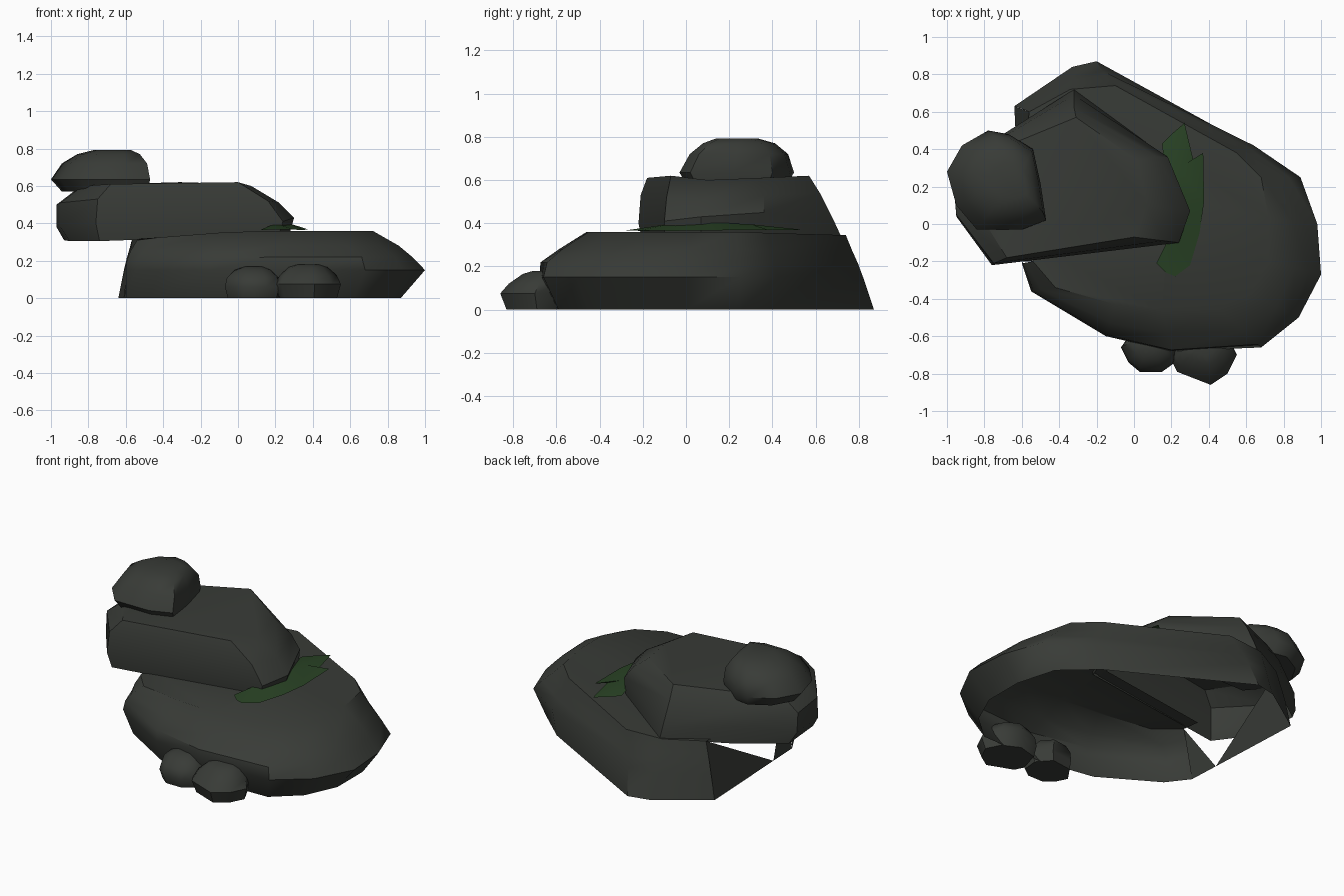
import bpy, math
from mathutils import Vector

if "Cube" in bpy.data.objects:
    bpy.data.objects.remove(bpy.data.objects["Cube"])


def material(name, color):
    m = bpy.data.materials.new(name)
    m.diffuse_color = color
    m.use_nodes = True
    m.node_tree.nodes["Principled BSDF"].inputs["Base Color"].default_value = m.diffuse_color
    return m


STONE = material("dark_stone", (0.04, 0.044, 0.038, 1))
MOSS = material("moss_green", (0.022, 0.055, 0.018, 1))


def make(name, verts, faces, mat, angle=38):
    me = bpy.data.meshes.new(name)
    me.from_pydata([tuple(v) for v in verts], [], faces)
    me.validate()
    ob = bpy.data.objects.new(name, me)
    bpy.context.collection.objects.link(ob)
    me.materials.append(mat)
    bpy.ops.object.select_all(action='DESELECT')
    ob.select_set(True)
    bpy.context.view_layer.objects.active = ob
    bpy.ops.object.shade_smooth_by_angle(angle=math.radians(angle))
    return ob


def bands(rings, closed):
    """Quads joining consecutive rings of equal length."""
    n = len(rings[0])
    faces = []
    for r in range(len(rings) - 1):
        for i in range(n if closed else n - 1):
            j = (i + 1) % n
            faces.append((r * n + i, r * n + j, (r + 1) * n + j, (r + 1) * n + i))
    return sum(rings, []), faces


# Base slab: counterclockwise outline, open below and at the left end
bottom = [(-.6, -.2), (-.5, -.33), (-.15, -.54), (.2, -.6), (.62, -.59), (.78, -.45), (.87, -.25),
          (.87, 0), (.8, .25), (.6, .43), (-.2, .87), (-.33, .84), (-.64, .63)]
middle = [(-.6, -.21), (-.55, -.36), (-.15, -.6), (.2, -.68), (.68, -.66), (.88, -.5), (1, -.27),
          (.98, 0), (.89, .25), (.64, .42), (-.17, .82), (-.33, .79), (-.61, .62)]
top = [(-.54, -.2, .31), (-.42, -.34, .325), (-.1, -.43, .35), (.15, -.46, .36), (.45, -.45, .36),
       (.62, -.37, .36), (.72, -.2, .36), (.72, .03, .36), (.68, .25, .36), (.55, .38, .355),
       (-.1, .74, .345), (-.34, .72, .34), (-.56, .6, .34)]
b = [Vector((*p, 0)) for p in bottom]
m = [Vector((*p, .15)) for p in middle]
t = [Vector(p) for p in top]


def between(weights, level):
    """Ring between the middle and top rings; level is the height fraction."""
    out = []
    for p, q, w in zip(m, t, weights):
        v = p.lerp(q, w)
        v.z = p.z + (q.z - p.z) * level
        out.append(v)
    return out


u1 = between([.1, .1, .05, .03, .08, .15, .24, .26] + [.3] * 5, .33)
u2 = between([.4, .4, .42, .42, .42, .45, .5, .5] + [.62] * 5, .62)
verts, faces = bands([b, m, u1, u2, t], False)
n = len(b)
k = len(verts)
end = k - n
# Top surface, cut away beneath the second slab
hole = [(-.58, .45, .335), (-.35, .5, .345), (0, .42, .35), (.2, .15, .355), (.18, -.03, .35), (-.56, -.1, .315)]
verts += [Vector(p) for p in hole] + [Vector((-.61, 0, 0))]
faces.append(tuple(range(end, k + len(hole))))
# Broken left end
tip = k + len(hole)
faces += [(n - 1, tip, k - 1), (tip, 0, end)]
make("base_slab", verts, faces, STONE)

# Second slab, open underneath
low = [(-.9, .02, .305), (-.74, -.2, .305), (.22, -.1, .34), (.28, .07, .36), (.17, .36, .35),
       (-.32, .72, .335), (-.68, .48, .31), (-.93, .3, .31)]
mid = [(-.95, .04, .38), (-.76, -.22, .4), (.24, -.1, .41), (.3, .07, .43), (.18, .36, .45),
       (-.32, .69, .4), (-.7, .48, .42), (-.97, .28, .38)]
high = [(-.95, .05, .51), (-.75, -.21, .53), (.16, -.09, .52), (.22, .08, .51), (.12, .36, .53),
        (-.32, .62, .54), (-.69, .47, .52), (-.97, .27, .5)]
peak = [(-.83, .06, .6), (-.68, -.18, .61), (.0, -.07, .62), (.07, .1, .6), (.02, .34, .61),
        (-.31, .57, .62), (-.65, .43, .61), (-.84, .27, .6)]
verts, faces = bands([low, mid, high, peak], True)
faces.append(tuple(range(24, 32)))
make("second_slab", verts, faces, STONE)


def boulder(name, outline, levels):
    """Stone from an outline scaled about its centre: levels are (z, scale, x shift, y shift)."""
    cx = sum(p[0] for p in outline) / len(outline)
    cy = sum(p[1] for p in outline) / len(outline)
    rings = [[(cx + (x - cx) * s + dx, cy + (y - cy) * s + dy, z) for x, y in outline]
             for z, s, dx, dy in levels]
    vs, fs = bands(rings, True)
    c = len(outline)
    fs.append(tuple(reversed(range(c))))
    fs.append(tuple(range(len(vs) - c, len(vs))))
    make(name, vs, fs, STONE, 45)


# Loose stones
boulder("top_stone",
        [(-1, .28), (-.95, .1), (-.84, -.03), (-.6, -.03), (-.47, .02), (-.5, .22), (-.54, .4),
         (-.67, .48), (-.78, .5), (-.92, .42)],
        [(.57, .86, .02, 0), (.635, 1, 0, 0), (.72, .86, .02, .01), (.77, .63, .04, .01), (.793, .36, .06, 0)])
boulder("left_pebble",
        [(-.07, -.66), (-.03, -.74), (.03, -.79), (.15, -.79), (.22, -.74), (.23, -.63), (.15, -.54), (0, -.56)],
        [(0, .9, 0, .01), (.06, 1, 0, 0), (.11, .93, 0, .01), (.15, .66, 0, .03), (.168, .35, 0, .04)])
boulder("right_pebble",
        [(.2, -.73), (.23, -.79), (.41, -.86), (.5, -.8), (.55, -.7), (.5, -.6), (.38, -.54), (.24, -.58)],
        [(0, .88, 0, .01), (.075, 1, 0, 0), (.12, .88, 0, .02), (.165, .6, 0, .04), (.18, .35, 0, .05)])

# Moss tuft wedged between the slabs
rim = [(.14, -.17, .365), (.12, -.21, .365), (.17, -.26, .366), (.22, -.28, .367), (.3, -.22, .366),
       (.35, -.05, .365), (.375, .12, .367), (.37, .38, .37), (.32, .33, .368), (.27, .54, .37),
       (.2, .48, .37), (.15, .43, .37), (.16, .34, .385)]
ridge = [(.2, -.05, .4), (.26, .1, .405), (.24, .3, .395)]
r = len(rim)
faces = [(i, i + 1, r) for i in range(5)] + [(5, r + 1, r), (5, 6, r + 1), (6, r + 2, r + 1)]
faces += [(i, i + 1, r + 2) for i in range(6, r - 1)] + [(r - 1, r + 1, r + 2)]
make("moss_tuft", rim + ridge, faces, MOSS)
